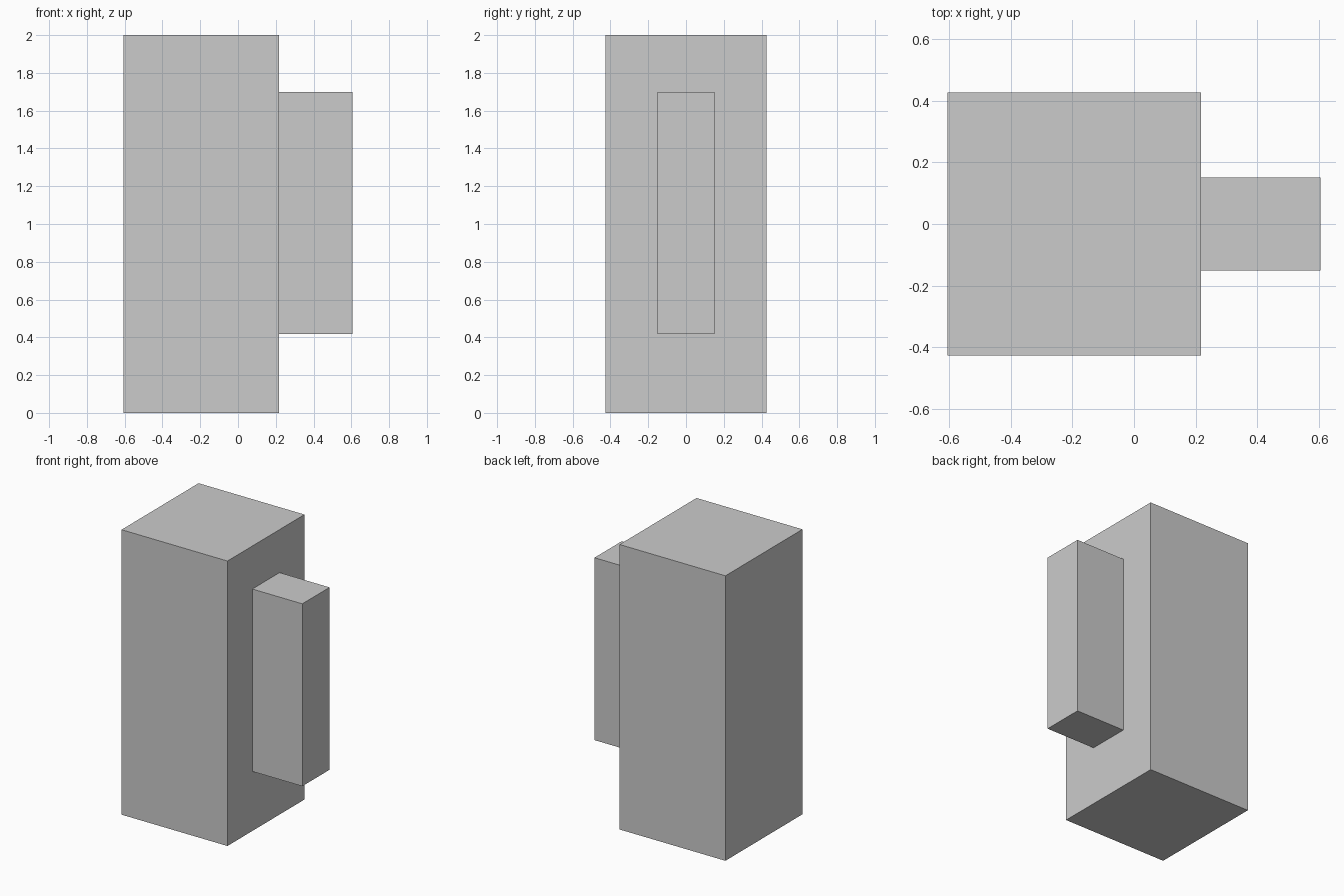
import bpy

if "Cube" in bpy.data.objects:
    bpy.data.objects.remove(bpy.data.objects["Cube"])


def box(name, lo, hi):
    """Add a box spanning two opposite corners."""
    centre = [(a + b) / 2 for a, b in zip(lo, hi)]
    bpy.ops.mesh.primitive_cube_add(size=1, location=centre)
    obj = bpy.context.object
    obj.name = name
    obj.scale = [b - a for a, b in zip(lo, hi)]
    bpy.ops.object.transform_apply(location=False, rotation=False, scale=True)
    return obj


# Tall main block
box("body", (-0.605, -0.427, 0), (0.217, 0.427, 2))
# Narrow block on the right face
box("side_handle", (0.217, -0.151, 0.418), (0.605, 0.151, 1.698))
